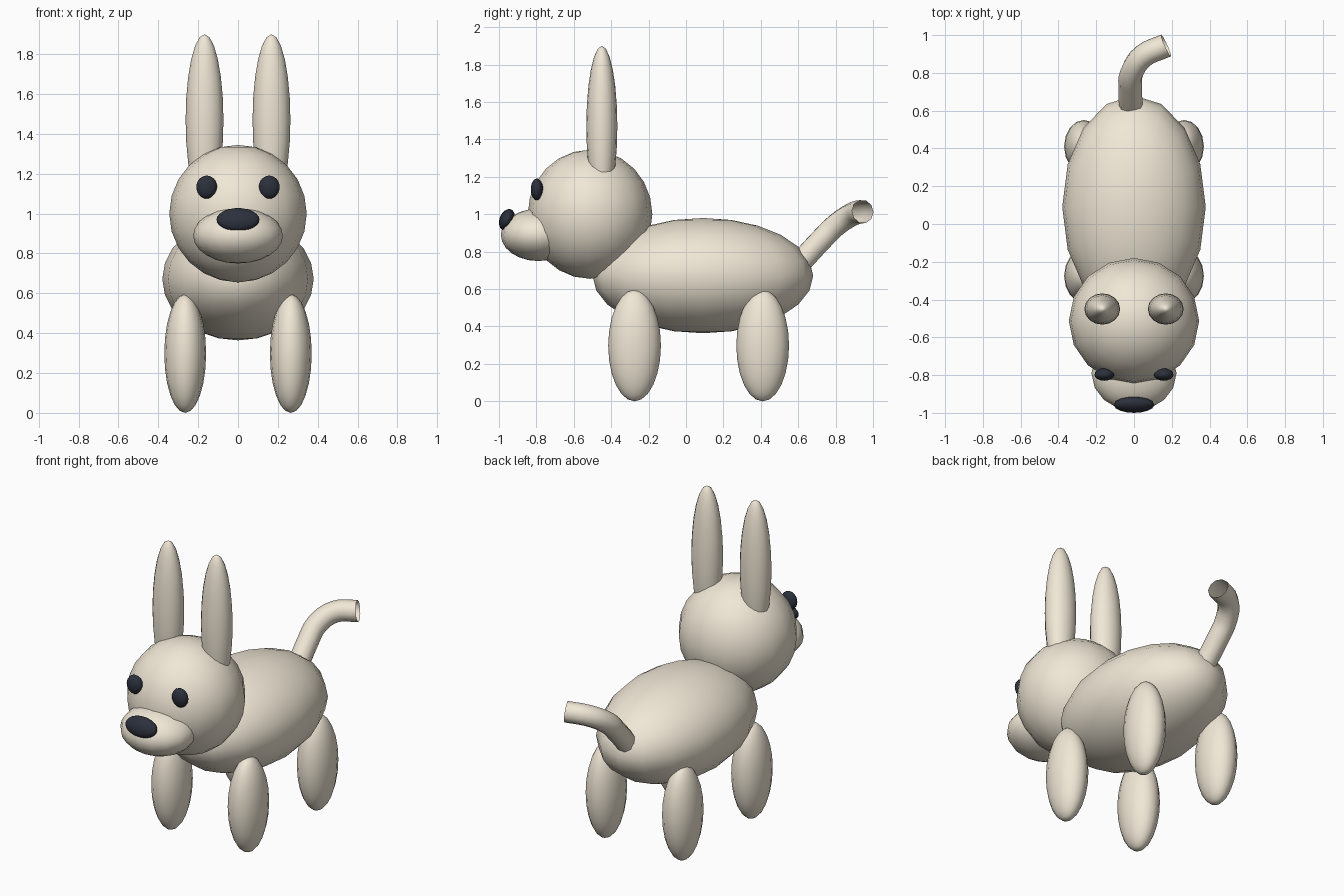
import bpy
from math import radians

if "Cube" in bpy.data.objects:
    bpy.data.objects.remove(bpy.data.objects["Cube"])


def material(name, color):
    m = bpy.data.materials.new(name)
    m.diffuse_color = color
    m.use_nodes = True
    m.node_tree.nodes["Principled BSDF"].inputs["Base Color"].default_value = m.diffuse_color
    return m


CREAM = material("cream", (0.87, 0.80, 0.67, 1))
DARK = material("dark", (0.025, 0.03, 0.045, 1))


def ellipsoid(name, center, radii, mat=CREAM, tilt=(0, 0, 0)):
    bpy.ops.mesh.primitive_uv_sphere_add(segments=16, ring_count=12, radius=1, location=center,
                                         rotation=[radians(a) for a in tilt])
    ob = bpy.context.object
    ob.name = name
    ob.scale = radii
    ob.data.materials.append(mat)
    bpy.ops.object.shade_smooth()
    return ob


# Body, head, muzzle and nose
ellipsoid("body", (0, 0.09, 0.672), (0.38, 0.59, 0.308))
ellipsoid("head", (0, -0.513, 1.0), (0.345, 0.333, 0.345))
ellipsoid("muzzle", (0, -0.79, 0.89), (0.225, 0.2, 0.14))
ellipsoid("nose", (0, -0.957, 0.97), (0.108, 0.04, 0.06), DARK, (-20, 0, 0))

# Paired parts
for side, s in (("left", 1), ("right", -1)):
    ellipsoid("eye_" + side, (s * 0.157, -0.797, 1.133), (0.052, 0.033, 0.058), DARK)
    ellipsoid("ear_" + side, (s * 0.168, -0.45, 1.47), (0.095, 0.083, 0.43))
    for end, y in (("front", -0.275), ("back", 0.41)):
        ellipsoid(f"{end}_leg_{side}", (s * 0.265, y, 0.298), (0.105, 0.141, 0.298))

# Tail: open tube swept along a curved path
path = [(-0.015, 0.60, 0.73), (-0.02, 0.72, 0.86), (-0.012, 0.80, 0.94),
        (0.05, 0.89, 1.0), (0.17, 0.945, 1.015)]
curve = bpy.data.curves.new("tail", 'CURVE')
curve.dimensions = '3D'
curve.bevel_depth = 0.063
curve.bevel_resolution = 3
curve.resolution_u = 4
spline = curve.splines.new('BEZIER')
spline.bezier_points.add(len(path) - 1)
for bp, co in zip(spline.bezier_points, path):
    bp.co = co
    bp.handle_left_type = bp.handle_right_type = 'AUTO'
tail = bpy.data.objects.new("tail", curve)
bpy.context.collection.objects.link(tail)
curve.materials.append(CREAM)
bpy.ops.object.select_all(action='DESELECT')
tail.select_set(True)
bpy.context.view_layer.objects.active = tail
bpy.ops.object.convert(target='MESH')
bpy.ops.object.shade_smooth()
